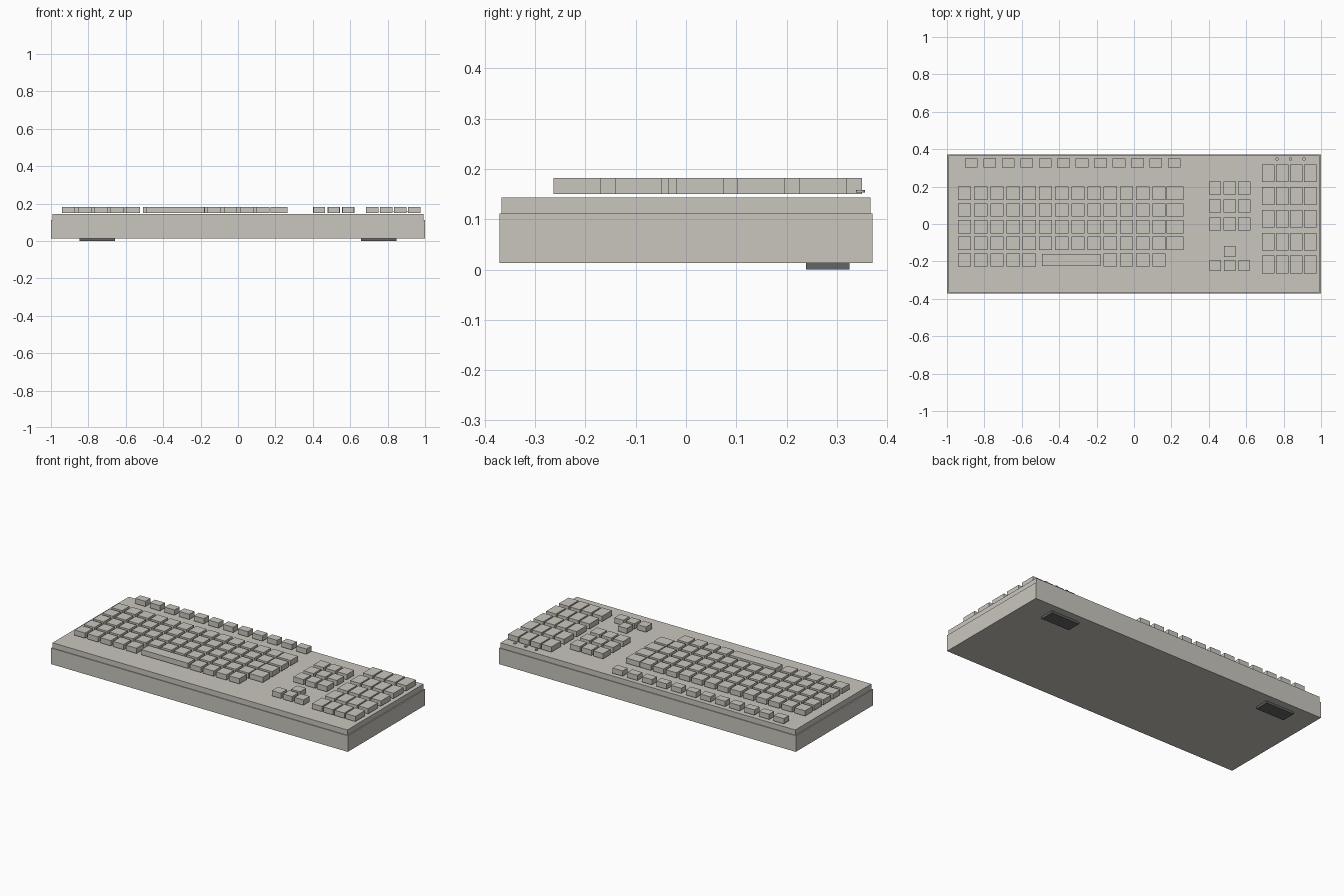
import bpy, bmesh
from mathutils import Matrix, Vector

if "Cube" in bpy.data.objects:
    bpy.data.objects.remove(bpy.data.objects["Cube"])


def material(name, rgb):
    m = bpy.data.materials.new(name)
    m.diffuse_color = (*rgb, 1)
    m.use_nodes = True
    m.node_tree.nodes["Principled BSDF"].inputs["Base Color"].default_value = m.diffuse_color
    return m


BEIGE = material("warm_beige", (0.584, 0.565, 0.515))
DARK = material("dark_grey", (0.13, 0.13, 0.135))


def finish(name, bm, mat):
    me = bpy.data.meshes.new(name)
    bm.to_mesh(me)
    bm.free()
    me.materials.append(mat)
    ob = bpy.data.objects.new(name, me)
    bpy.context.collection.objects.link(ob)
    return ob


def boxes(name, rects, z0, z1, mat):
    """One object from boxes given as (centre x, centre y, width, depth)."""
    bm = bmesh.new()
    for x, y, w, d in rects:
        mtx = Matrix.Translation(Vector((x, y, (z0 + z1) / 2))) @ Matrix.Diagonal((w, d, z1 - z0, 1))
        bmesh.ops.create_cube(bm, size=1, matrix=mtx)
    return finish(name, bm, mat)


def keys(name, rects):
    return boxes(name, rects, 0.150, 0.182, BEIGE)


# Case: lower tray and slightly inset top plate
boxes("case_base", [(0, 0, 2.0, 0.742)], 0.013, 0.111, BEIGE)
boxes("top_plate", [(0, 0, 1.986, 0.733)], 0.111, 0.143, BEIGE)

# Rear feet
boxes("rear_feet", [(s * 0.753, 0.282, 0.19, 0.086) for s in (-1, 1)], 0.0, 0.013, DARK)

# Function key row
keys("function_keys", [(-0.870 + i * 0.0987, 0.326, 0.068, 0.048) for i in range(12)])

# Main block: four full rows, each ending in a wider key
cols = [-0.906 + i * 0.0866 for i in range(13)]
rows = [0.164 - j * 0.0892 for j in range(5)]
KW, KD = 0.071, 0.071
keys("main_keys", [(x, y, KW, KD) for y in rows[:4] for x in cols])
keys("wide_end_keys", [(0.2195, y, 0.090, KD) for y in rows[:4]])

# Bottom row with space bar
keys("bottom_row_keys", [(x, rows[4], KW, KD) for x in cols[:5] + cols[9:]])
keys("space_bar", [(-0.3355, rows[4], 0.313, 0.066)])

# Navigation block and arrow keys
keys("navigation_keys", [(0.433 + i * 0.0785, 0.192 - j * 0.096, 0.066, 0.070)
                         for i in range(3) for j in range(3)])
keys("arrow_keys", [(0.5115, -0.147, 0.060, 0.059)]
     + [(0.435 + i * 0.0765, -0.223, 0.060, 0.059) for i in range(3)])

# Number pad
keys("number_pad_keys", [(0.717 + i * 0.0753, 0.272 - j * 0.1221, 0.066, 0.094)
                         for i in range(4) for j in range(5)])

# Indicator lights
bm = bmesh.new()
for i in range(3):
    bmesh.ops.create_cone(bm, cap_ends=True, segments=12, radius1=0.009, radius2=0.009, depth=0.005,
                          matrix=Matrix.Translation(Vector((0.765 + i * 0.072, 0.347, 0.156))))
finish("indicator_lights", bm, BEIGE)
